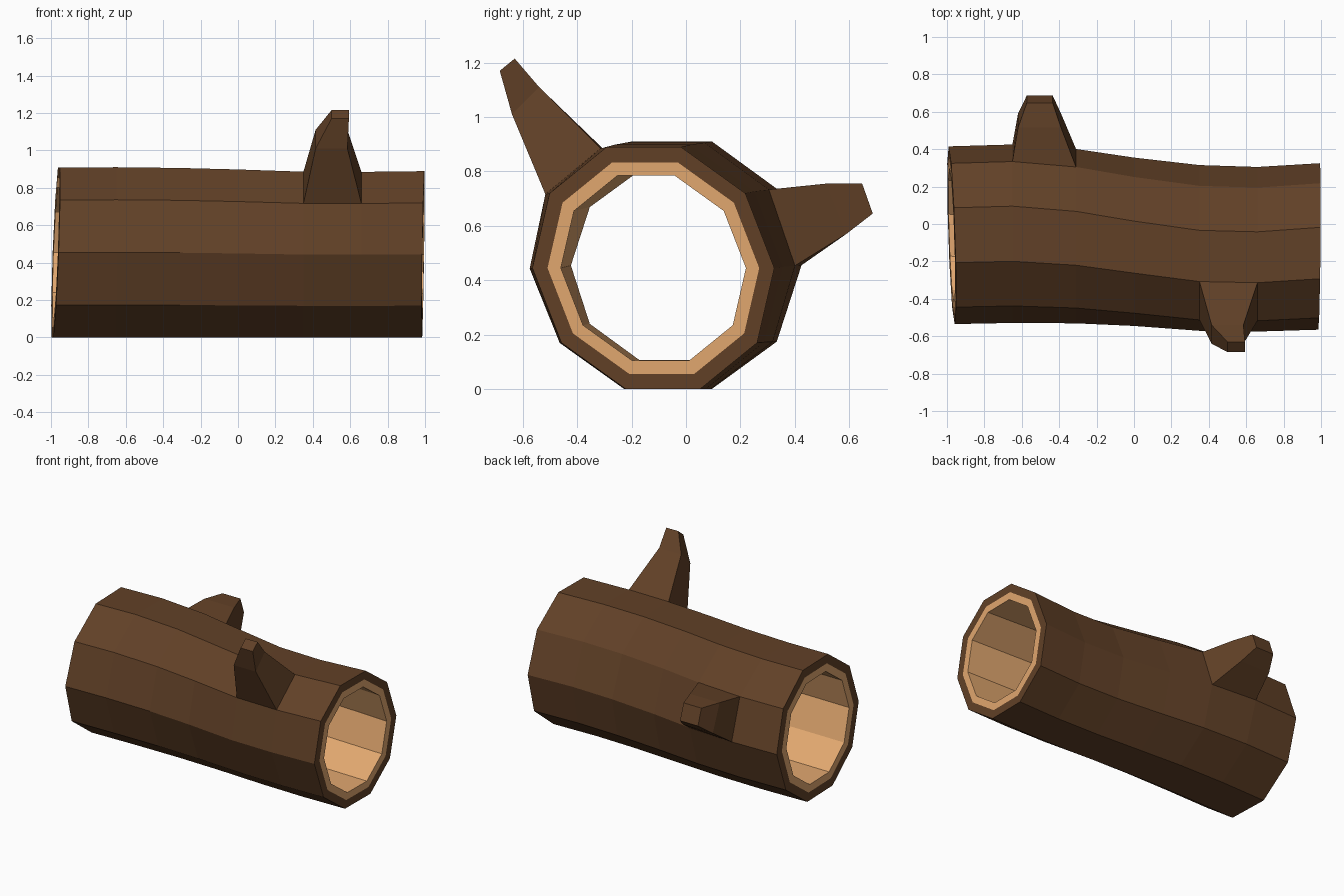
import bpy, bmesh
from math import sin, cos, pi

if "Cube" in bpy.data.objects:
    bpy.data.objects.remove(bpy.data.objects["Cube"])

SIDES = 10


def material(name, color):
    m = bpy.data.materials.new(name)
    m.diffuse_color = (*color, 1)
    m.use_nodes = True
    m.node_tree.nodes["Principled BSDF"].inputs["Base Color"].default_value = m.diffuse_color
    return m


# Log sections: x, centre y, sideways radius, height, sideways lean of the top
sections = [
    (-0.975, -0.060, 0.475, 0.908, 0.000),
    (-0.65, -0.052, 0.477, 0.910, 0.000),
    (-0.31, -0.065, 0.466, 0.906, -0.012),
    (0.00, -0.095, 0.450, 0.898, -0.030),
    (0.35, -0.128, 0.443, 0.886, -0.045),
    (0.66, -0.135, 0.440, 0.885, -0.045),
    (0.990, -0.120, 0.445, 0.889, -0.037),
]
# Tilt of the sawn ends: (along y, along z)
tilts = {0: (-0.016, 0.018), 6: (0.005, 0.007)}

bm = bmesh.new()


def ring(i, scale=1.0):
    x, yc, ry, h, lean = sections[i]
    ty, tz = tilts.get(i, (0, 0))
    verts = []
    for k in range(SIDES):
        c, s = scale * cos(2 * pi * k / SIDES), scale * sin(2 * pi * k / SIDES)
        verts.append(bm.verts.new((x + ty * c + tz * s,
                                   yc + ry * c + lean * s,
                                   h / 2 + h / 1.902 * s)))
    return verts


# Closed loop of rings: hole edge, rim, bark, rim, hole edge
rings = [ring(0, 0.765), ring(0, 0.875)]
rings += [ring(i) for i in range(7)]
rings += [ring(6, 0.875), ring(6, 0.765)]
WOOD = {0, 9, 10}          # bands showing bare wood


def bridge(a, b, mat):
    n = len(a)
    for k in range(n):
        j = (k + 1) % n
        bm.faces.new((a[k], b[k], b[j], a[j])).material_index = mat


# Broken branches: (bark section, side) -> mid and tip outlines,
# each as (x0, x1, lower y, lower z, upper y, upper z)
branches = {
    (4, 3): [(0.415, 0.585, -0.54, 1.11, -0.64, 1.01),
             (0.50, 0.593, -0.63, 1.215, -0.685, 1.17)],
    (1, 0): [(-0.62, -0.39, 0.59, 0.57, 0.515, 0.755),
             (-0.573, -0.435, 0.687, 0.645, 0.648, 0.755)],
}

for i, a in enumerate(rings):
    b = rings[(i + 1) % len(rings)]
    for k in range(SIDES):
        j = (k + 1) % SIDES
        quad = [a[k], b[k], b[j], a[j]]
        stub = branches.get((i - 2, k))
        if stub is None:
            bm.faces.new(quad).material_index = 1 if i in WOOD else 0
            continue
        for x0, x1, ya, za, yb, zb in stub:
            outer = [bm.verts.new(p) for p in
                     ((x0, ya, za), (x1, ya, za), (x1, yb, zb), (x0, yb, zb))]
            bridge(quad, outer, 0)
            quad = outer
        bm.faces.new(quad)

bmesh.ops.recalc_face_normals(bm, faces=bm.faces)
mesh = bpy.data.meshes.new("hollow_log")
bm.to_mesh(mesh)
bm.free()
mesh.materials.append(material("bark", (0.12, 0.052, 0.02)))
mesh.materials.append(material("bare_wood", (0.76, 0.39, 0.16)))
log = bpy.data.objects.new("hollow_log", mesh)
bpy.context.collection.objects.link(log)
